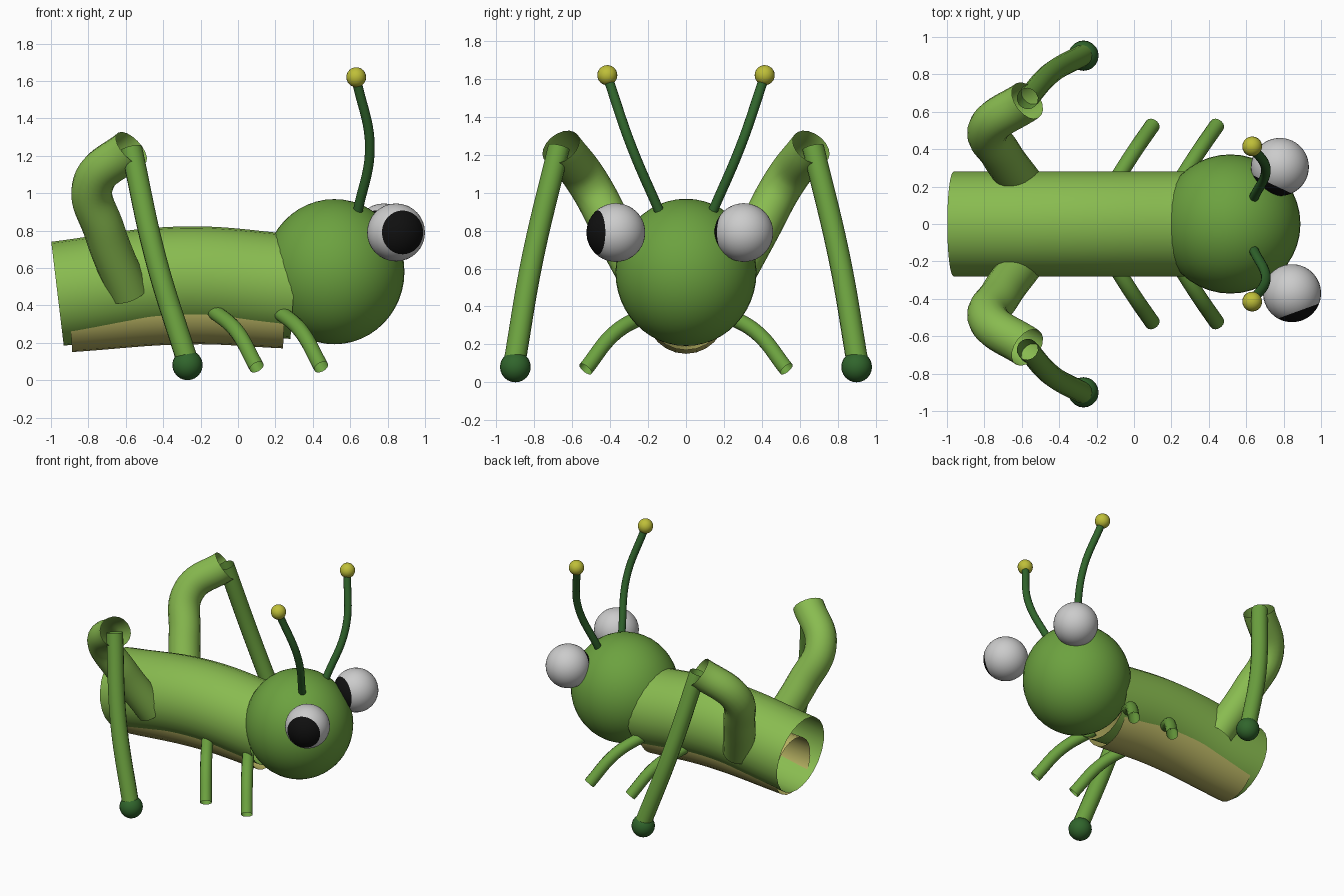
import bpy
import math
from mathutils import Vector

if "Cube" in bpy.data.objects:
    bpy.data.objects.remove(bpy.data.objects["Cube"])


def material(name, rgb):
    m = bpy.data.materials.new(name)
    m.diffuse_color = (*rgb, 1)
    m.use_nodes = True
    m.node_tree.nodes["Principled BSDF"].inputs["Base Color"].default_value = m.diffuse_color
    return m


LIGHT = material("light_green", (0.25, 0.50, 0.08))
GREEN = material("green", (0.15, 0.36, 0.05))
DARK = material("dark_green", (0.03, 0.13, 0.025))
YELLOW = material("yellow", (0.52, 0.52, 0.04))
BELLY = material("belly_yellow", (0.50, 0.47, 0.13))
WHITE = material("eye_white", (0.65, 0.65, 0.65))
BLACK = material("pupil_black", (0.005, 0.005, 0.005))


def tube(name, points, radius, mat, sides=5):
    """Open smooth tube swept along a path, converted to mesh."""
    cu = bpy.data.curves.new(name, "CURVE")
    cu.dimensions = "3D"
    cu.bevel_depth = radius
    cu.bevel_resolution = sides
    cu.use_fill_caps = False
    cu.resolution_u = 10
    sp = cu.splines.new("BEZIER")
    sp.bezier_points.add(len(points) - 1)
    for bp, p in zip(sp.bezier_points, points):
        bp.co = p
        bp.handle_left_type = bp.handle_right_type = "AUTO"
    ob = bpy.data.objects.new(name, cu)
    bpy.context.collection.objects.link(ob)
    bpy.ops.object.select_all(action="DESELECT")
    ob.select_set(True)
    bpy.context.view_layer.objects.active = ob
    bpy.ops.object.convert(target="MESH")
    ob = bpy.context.object
    ob.data.materials.clear()
    ob.data.materials.append(mat)
    bpy.ops.object.shade_smooth_by_angle()
    return ob


def ball(name, loc, radii, mat, seg=32, rings=16):
    bpy.ops.mesh.primitive_uv_sphere_add(segments=seg, ring_count=rings, radius=1, location=loc)
    ob = bpy.context.object
    ob.name = name
    ob.scale = radii
    ob.data.materials.append(mat)
    bpy.ops.object.shade_smooth_by_angle()
    return ob


def eye(name, loc, yaw):
    """Sphere with its pole turned to the gaze; faces near the pole are the pupil."""
    ob = ball(name, loc, (0.155,) * 3, WHITE, 32, 22)
    a = math.radians(yaw)
    gaze = Vector((math.sin(a), -math.cos(a), 0))
    ob.rotation_euler = gaze.to_track_quat("Z", "Y").to_euler()
    ob.data.materials.append(BLACK)
    for f in ob.data.polygons:
        if f.center.z > math.cos(math.radians(49)):
            f.material_index = 1


# Body, belly and head
tube("body", [(-0.965, 0, 0.462), (-0.3, 0, 0.542), (0.3, 0, 0.50)], 0.28, LIGHT, 10)
tube("belly", [(-0.9, 0, 0.36), (-0.25, 0, 0.402), (0.25, 0, 0.38)], 0.21, BELLY, 10)
ball("head", (0.515, 0, 0.58), (0.375, 0.372, 0.388), GREEN, 40, 24)

# Eyes look in slightly different directions
eye("eye_front", (0.845, -0.37, 0.79), 20)
eye("eye_back", (0.78, 0.305, 0.79), -25)

for s, side in ((-1, "front"), (1, "back")):
    # Hind leg: thick thigh, thin shin, round foot
    tube("thigh_" + side, [(-0.585, s * 0.2, 0.47), (-0.715, s * 0.38, 0.8),
                           (-0.775, s * 0.515, 1.05), (-0.57, s * 0.66, 1.24)], 0.11, LIGHT, 7)
    tube("shin_" + side, [(-0.57, s * 0.67, 1.24), (-0.44, s * 0.81, 0.65),
                          (-0.27, s * 0.905, 0.1)], 0.058, GREEN)
    ball("foot_" + side, (-0.27, s * 0.9, 0.081), (0.081,) * 3, DARK, 20, 12)

    # Two short walking legs
    for i, dx in enumerate((0, 0.345)):
        tube(f"short_leg_{i + 1}_{side}", [(dx - 0.13, s * 0.18, 0.37), (dx - 0.01, s * 0.37, 0.265),
                                           (dx + 0.1, s * 0.53, 0.07)], 0.041, GREEN)

    # Antenna with a yellow tip
    tube("antenna_" + side, [(0.64, s * 0.14, 0.9), (0.705, s * 0.29, 1.25),
                             (0.635, s * 0.41, 1.6)], 0.026, DARK)
    ball("antenna_tip_" + side, (0.632, s * 0.415, 1.62), (0.053,) * 3, YELLOW, 20, 12)
